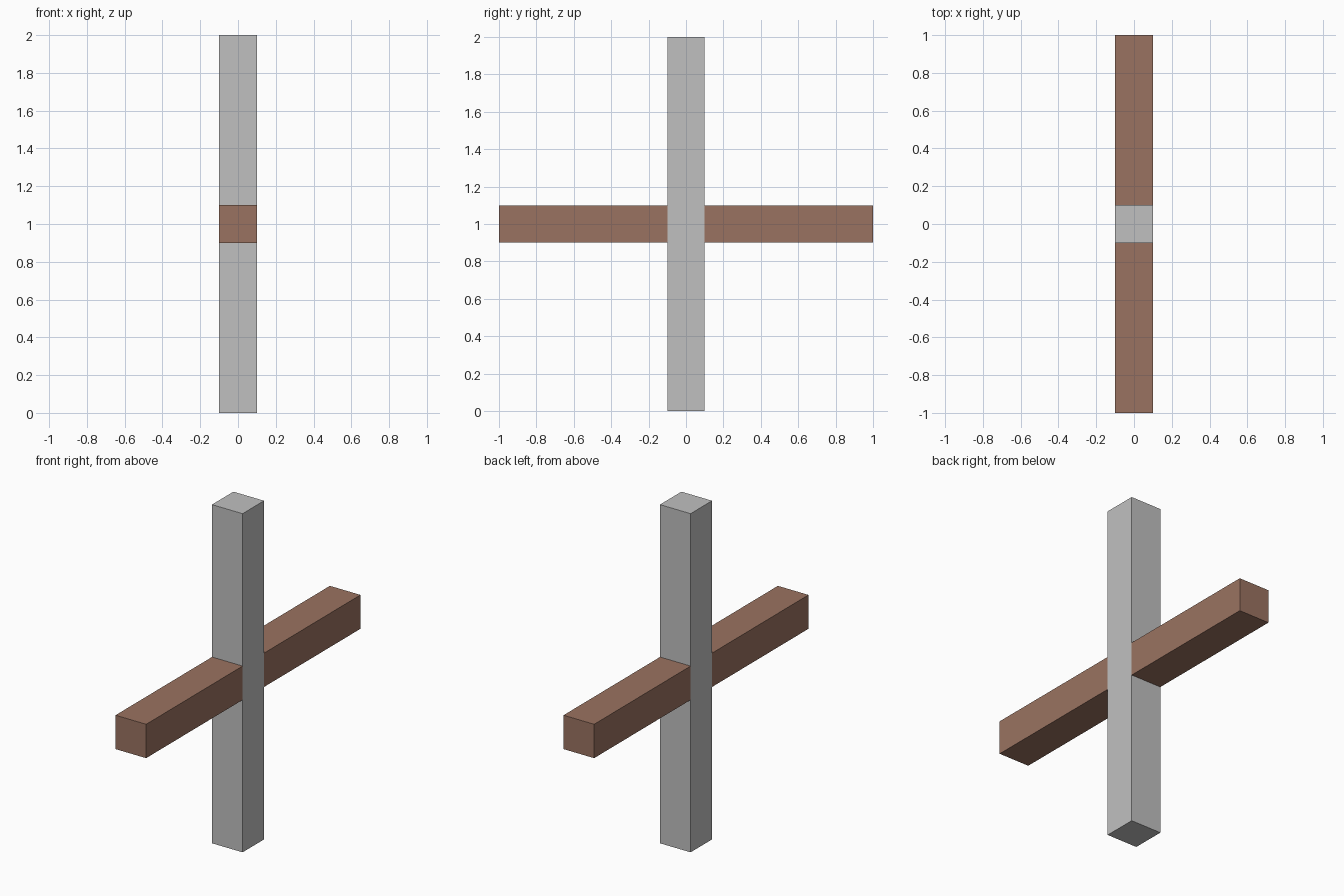
import bpy

if "Cube" in bpy.data.objects:
    bpy.data.objects.remove(bpy.data.objects["Cube"])


def material(name, color):
    mat = bpy.data.materials.new(name)
    mat.diffuse_color = (*color, 1.0)
    mat.use_nodes = True
    mat.node_tree.nodes["Principled BSDF"].inputs["Base Color"].default_value = mat.diffuse_color
    return mat


def box(name, center, size, mat):
    bpy.ops.mesh.primitive_cube_add(size=1, location=center)
    obj = bpy.context.object
    obj.name = name
    obj.scale = size
    bpy.ops.object.transform_apply(location=False, rotation=False, scale=True)
    obj.data.materials.append(mat)
    return obj


grey = material("grey", (0.527, 0.527, 0.527))
brown = material("brown", (0.323, 0.171, 0.119))

THICK = 0.2

# Upright post
box("post", (0, 0, 1), (THICK, THICK, 2), grey)

# Crossbar arms, butted against the front and back of the post
arm_length = 1 - THICK / 2
for name, side in (("front_arm", -1), ("back_arm", 1)):
    box(name, (0, side * (THICK / 2 + arm_length / 2), 1),
        (THICK, arm_length, THICK), brown)
